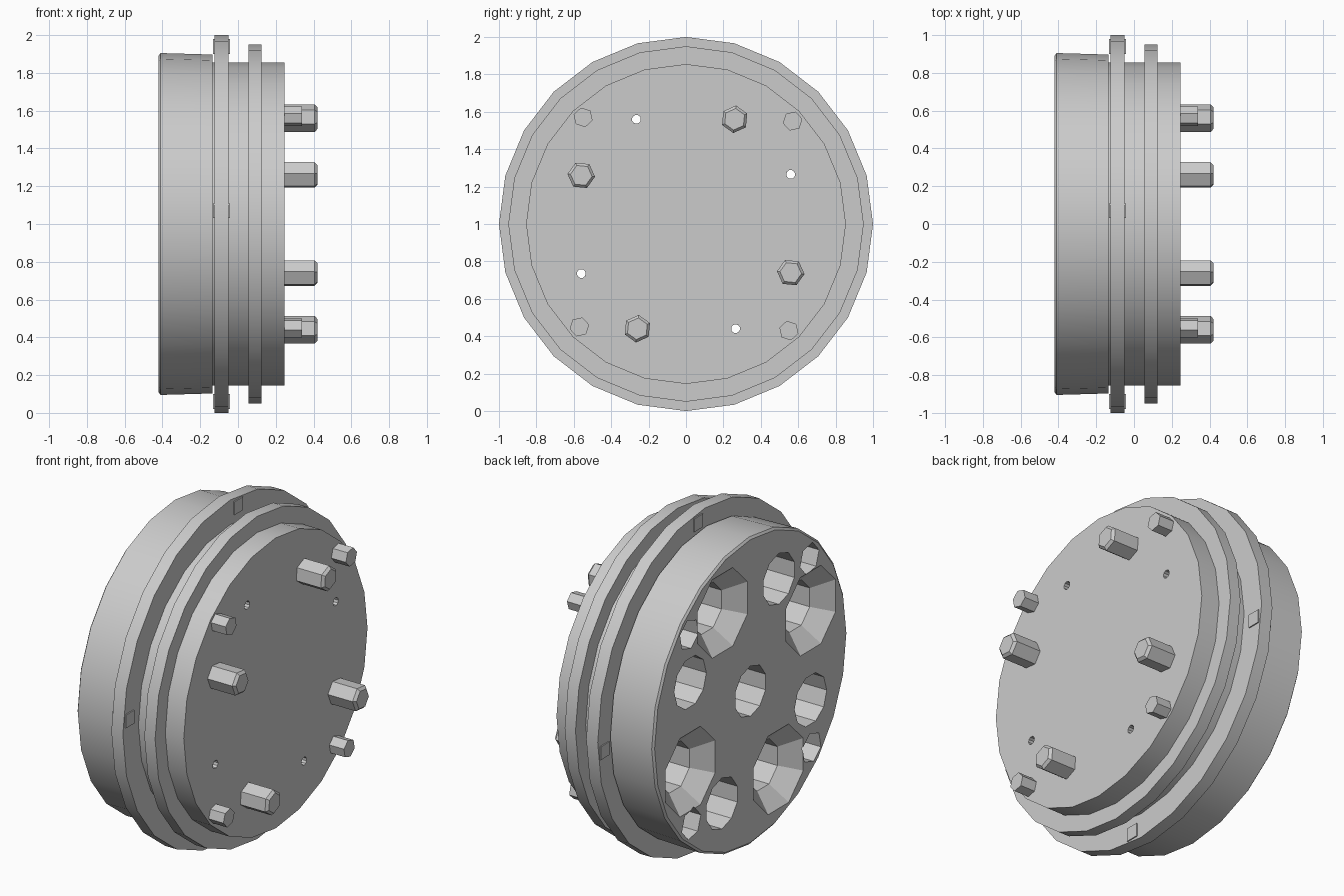
import bpy, bmesh, math

if "Cube" in bpy.data.objects:
    bpy.data.objects.remove(bpy.data.objects["Cube"], do_unlink=True)

grey = bpy.data.materials.new("light_grey")
grey.use_nodes = True
grey.diffuse_color = (0.6, 0.6, 0.6, 1)
for node in grey.node_tree.nodes:
    if node.type == "BSDF_PRINCIPLED":
        node.inputs["Base Color"].default_value = (0.6, 0.6, 0.6, 1)

AXIS_Z = 1.0


def turned(name, profile, sides, pos=(0, 0), phase=0.0):
    """Solid of revolution about an x-parallel axis; profile is (x, radius)."""
    bm = bmesh.new()
    rings = []
    for x, r in profile:
        ring = []
        for i in range(sides):
            a = phase + math.tau * i / sides
            ring.append(bm.verts.new((x, pos[0] + r * math.sin(a),
                                      AXIS_Z + pos[1] + r * math.cos(a))))
        rings.append(ring)
    for p, q in zip(rings, rings[1:]):
        for i in range(sides):
            j = (i + 1) % sides
            bm.faces.new((p[i], p[j], q[j], q[i]))
    bm.faces.new(rings[0])
    bm.faces.new(rings[-1])
    bmesh.ops.recalc_face_normals(bm, faces=bm.faces)
    mesh = bpy.data.meshes.new(name)
    bm.to_mesh(mesh)
    bm.free()
    mesh.materials.append(grey)
    obj = bpy.data.objects.new(name, mesh)
    bpy.context.collection.objects.link(obj)
    return obj


def quarter_turns(y, z):
    """The four positions of a point repeated around the axis."""
    for k in range(4):
        yield k, (y, z)
        y, z = z, -y


def smooth(obj):
    bpy.ops.object.select_all(action="DESELECT")
    obj.select_set(True)
    bpy.context.view_layer.objects.active = obj
    bpy.ops.object.shade_smooth_by_angle(angle=math.radians(30))


# Main body: wide cup, narrow hub and two flanges
BACK, FRONT = -0.42, 0.245
CUP, HUB = 0.905, 0.855
body = turned("flanged_body", [
    (BACK, 0.892), (-0.41, CUP), (-0.135, 0.897), (-0.135, HUB),
    (-0.125, HUB), (-0.125, 1), (-0.05, 1), (-0.05, HUB),
    (0.055, HUB), (0.055, 0.95), (0.125, 0.95), (0.125, HUB),
    (FRONT, HUB)], 24)

# Cutters for the holes in the back face
OUT = BACK - 0.1
cutters = [turned("centre_hole_cutter", [(OUT, 0.148), (-0.1, 0.148)], 10)]
for k, pos in quarter_turns(0.26, 0.56):
    turn = k * math.pi / 2 + math.pi / 8
    cutters.append(turned("funnel_cutter", [
        (OUT, 0.25), (BACK, 0.25), (-0.32, 0.145), (-0.16, 0.145)], 8, pos, turn))
for k, pos in quarter_turns(-0.265, 0.56):
    turn = k * math.pi / 2
    cutters.append(turned("socket_cutter", [
        (OUT, 0.15), (-0.1, 0.15), (-0.05, 0.024), (FRONT + 0.1, 0.024)], 10, pos, turn))
for k, pos in quarter_turns(0.57, 0.55):
    cutters.append(turned("screw_hole_cutter", [(OUT, 0.09), (-0.2, 0.09)], 6, pos,
                          k * math.pi / 2 + 0.2))

for cutter in cutters:
    cutter.hide_render = True
    mod = body.modifiers.new("hole", "BOOLEAN")
    mod.operation = "DIFFERENCE"
    mod.solver = "EXACT"
    mod.object = cutter
bpy.context.view_layer.update()
cut_mesh = bpy.data.meshes.new_from_object(
    body.evaluated_get(bpy.context.evaluated_depsgraph_get()))
body.modifiers.clear()
body.data = cut_mesh
for cutter in cutters:
    bpy.data.objects.remove(cutter, do_unlink=True)
smooth(body)

# Large chamfered hex pins and small hex screws on the front face
for k, pos in quarter_turns(0.26, 0.56):
    smooth(turned(f"hex_pin_{k + 1}", [
        (FRONT - 0.03, 0.074), (0.405, 0.074), (0.42, 0.058)], 6, pos,
        k * math.pi / 2 + 0.1))
for k, pos in quarter_turns(0.57, 0.55):
    smooth(turned(f"hex_screw_{k + 1}", [
        (FRONT - 0.03, 0.053), (0.34, 0.053)], 6, pos, k * math.pi / 2 + 0.3))

# Small keys set into the rim of the large flange
for k, (y, z) in quarter_turns(0.07, 0.94):
    key = turned(f"flange_key_{k + 1}", [(-0.132, 0.055), (-0.043, 0.055)], 4,
                 (y, z), math.pi / 4)
